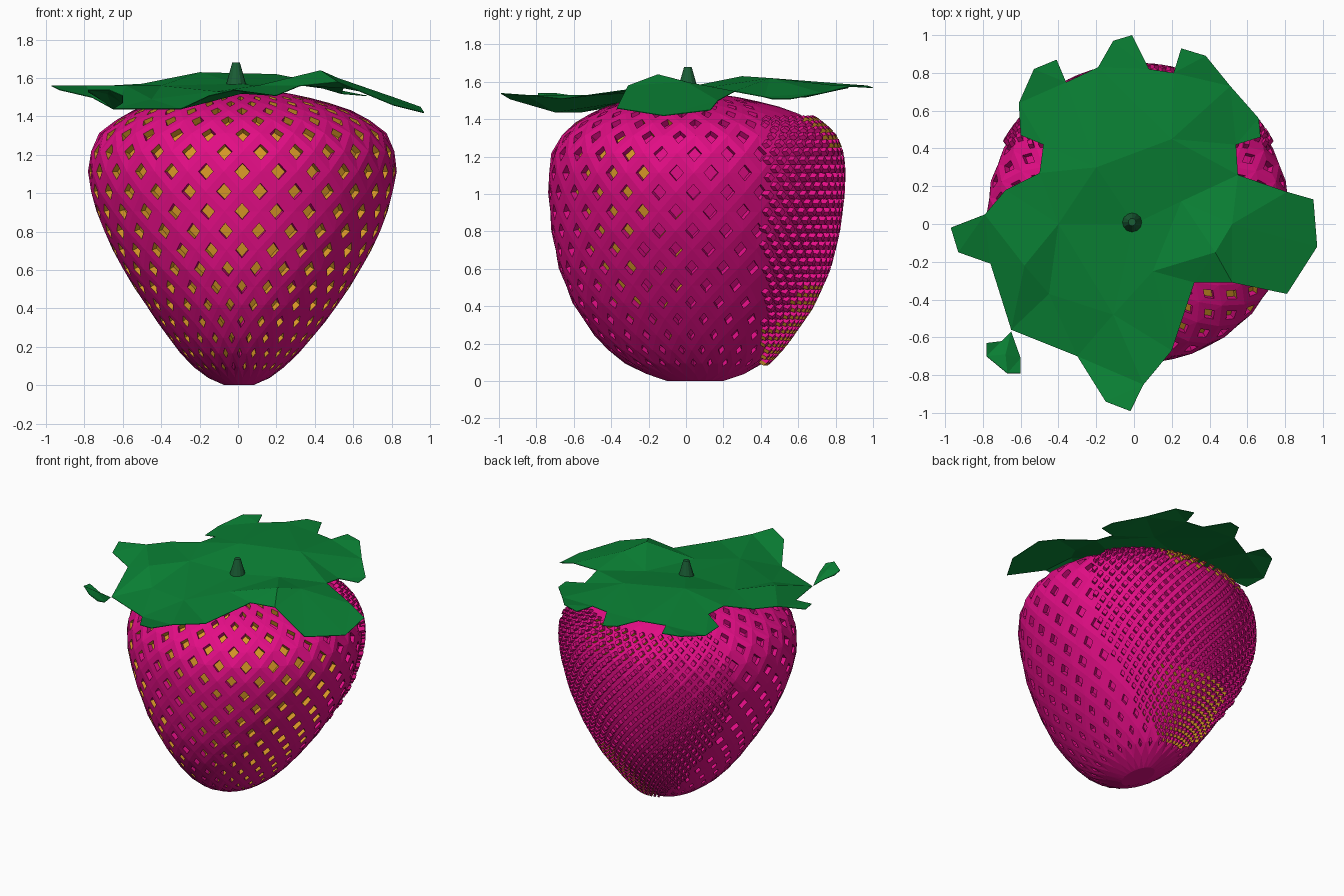
import bpy, bmesh, math
from mathutils import Vector
from mathutils.geometry import delaunay_2d_cdt

if "Cube" in bpy.data.objects:
    bpy.data.objects.remove(bpy.data.objects["Cube"])


def material(name, rgb):
    m = bpy.data.materials.new(name)
    m.diffuse_color = (*rgb, 1)
    m.use_nodes = True
    m.node_tree.nodes["Principled BSDF"].inputs["Base Color"].default_value = m.diffuse_color
    return m


PINK = material("pink", (0.76, 0.004, 0.235))
GOLD = material("gold", (0.68, 0.31, 0.02))
GREEN = material("leaf_green", (0.003, 0.22, 0.035))
DARK = material("stem_green", (0.01, 0.11, 0.035))


def finish(name, bm, mats):
    mesh = bpy.data.meshes.new(name)
    bm.to_mesh(mesh)
    bm.free()
    for m in mats:
        mesh.materials.append(m)
    ob = bpy.data.objects.new(name, mesh)
    bpy.context.collection.objects.link(ob)
    return ob


# Fruit outline: z, x min, x max, y min, y max
PROFILE = [
    (0.0, -0.07, 0.08, -0.10, 0.20), (0.04, -0.16, 0.17, -0.22, 0.32),
    (0.1, -0.24, 0.25, -0.34, 0.42), (0.2, -0.33, 0.35, -0.46, 0.51),
    (0.4, -0.47, 0.51, -0.60, 0.65), (0.6, -0.60, 0.64, -0.68, 0.74),
    (0.8, -0.70, 0.745, -0.72, 0.79), (1.0, -0.77, 0.81, -0.737, 0.815),
    (1.12, -0.782, 0.828, -0.737, 0.82), (1.22, -0.77, 0.82, -0.72, 0.81),
    (1.32, -0.72, 0.77, -0.665, 0.77), (1.41, -0.60, 0.65, -0.56, 0.66),
    (1.48, -0.42, 0.45, -0.40, 0.46), (1.53, -0.20, 0.22, -0.20, 0.22),
    (1.54, -0.05, 0.05, -0.05, 0.05)]


def step_length(a, b):
    return math.hypot(b[0] - a[0], (b[2] - b[1] + b[4] - b[3] - a[2] + a[1] - a[4] + a[3]) / 4)


LENGTHS = [step_length(a, b) for a, b in zip(PROFILE, PROFILE[1:])]


def surface(t, ang):
    d = t * sum(LENGTHS)
    k = 0
    while k < len(LENGTHS) - 1 and d > LENGTHS[k]:
        d -= LENGTHS[k]
        k += 1
    f = min(1, d / LENGTHS[k])
    z, x0, x1, y0, y1 = (a + (b - a) * f for a, b in zip(PROFILE[k], PROFILE[k + 1]))
    return Vector(((x0 + x1) / 2 + (x1 - x0) / 2 * math.cos(ang),
                   (y0 + y1) / 2 + (y1 - y0) / 2 * math.sin(ang), z))


def diamond_cells(rows, cols):
    """Staggered diamonds wrapped round the fruit, triangles at both ends."""
    def p(i, j):
        return surface(i / rows, -math.pi / 2 + (j + 0.5 * (i % 2)) * 2 * math.pi / cols)
    for i in range(rows + 1):
        for j in range(cols):
            left, right, mid = p(i, j), p(i, j + 1), j + (i % 2)
            cell = [left]
            if i > 0:
                cell.append(p(i - 1, mid))
            cell.append(right)
            if i < rows:
                cell.append(p(i + 1, mid))
            yield i, cell


def add_face(bm, pts, mat=0):
    f = bm.faces.new([bm.verts.new(q) for q in pts])
    f.material_index = mat
    return f


def shrink(cell, s):
    c = sum(cell, Vector()) / len(cell)
    return [c.lerp(q, s) for q in cell]


def cell_normal(c):
    return (c[2] - c[0]).cross(c[3] - c[1]).normalized()


# Fruit body with sunken seed pits on the front and sides
ROWS, COLS = 22, 26
bm = bmesh.new()
for i, cell in diamond_cells(ROWS, COLS):
    c = sum(cell, Vector()) / len(cell)
    if len(cell) < 4 or i < 2 or i > ROWS - 3 or c.y > 0.40:
        add_face(bm, cell)
        continue
    n = cell_normal(cell)
    rim = shrink(cell, 0.30 + 0.11 * min(1, c.z / 0.6))
    floor = [q - n * 0.035 for q in rim]
    pit = [add_face(bm, floor)]
    for k in range(4):
        m = (k + 1) % 4
        add_face(bm, [cell[k], cell[m], rim[m], rim[k]])
        pit.append(add_face(bm, [rim[k], rim[m], floor[m], floor[k]]))
    for f in pit:
        f.normal_update()
        f.material_index = 1 if f.normal.y < -0.3 and c.y < -0.05 else 0
for t in (0, 1):
    ring = [surface(t, -math.pi / 2 + j * 2 * math.pi / COLS) for j in range(COLS)]
    add_face(bm, ring if t else ring[::-1])
bmesh.ops.remove_doubles(bm, verts=bm.verts[:], dist=0.0005)
finish("fruit_body", bm, [PINK, GOLD])

# Fine bristles over the back, swept backwards, some with gold undersides
bm = bmesh.new()
for i, cell in diamond_cells(50, 60):
    c = sum(cell, Vector()) / len(cell)
    if len(cell) < 4 or c.y < 0.40 or c.z > 1.40:
        continue
    n = cell_normal(cell)
    base = [q - n * 0.015 for q in shrink(cell, 0.5)]
    tip = [q + n * 0.03 + Vector((0, 0.02, 0)) for q in base]
    add_face(bm, tip)
    for k in range(4):
        m = (k + 1) % 4
        gold = k < 2 and abs(c.x) < 0.3 and (c.z < 0.55 or c.z > 1.25)
        add_face(bm, [base[k], base[m], tip[m], tip[k]], int(gold))
finish("back_bristles", bm, [PINK, GOLD])


# Leaf sheets: outline triangulated together with a few inner fold points
def leaf(name, outline, inner):
    pts = outline + inner
    loop = [list(range(len(outline)))]
    co, _, faces, orig, _, _ = delaunay_2d_cdt(
        [Vector(q[:2]) for q in pts], [], loop, 1, 1e-5)
    bm = bmesh.new()
    vs = [bm.verts.new((c.x, c.y, pts[o[0]][2])) for c, o in zip(co, orig)]
    for f in faces:
        bm.faces.new([vs[k] for k in f])
    ob = finish(name, bm, [GREEN])
    ob.modifiers.new("thickness", "SOLIDIFY").thickness = 0.004


leaf("leaf_crown", [
    (0.95, 0.13, 1.45), (0.81, 0.17, 1.50), (0.55, 0.26, 1.55), (0.54, 0.42, 1.52),
    (0.67, 0.46, 1.51), (0.66, 0.56, 1.51), (0.51, 0.73, 1.54), (0.38, 0.89, 1.58),
    (0.25, 0.93, 1.58), (0.21, 0.80, 1.58), (0.08, 0.82, 1.58), (-0.01, 1.0, 1.57),
    (-0.11, 0.97, 1.58), (-0.19, 0.83, 1.59), (-0.36, 0.75, 1.57), (-0.41, 0.87, 1.57),
    (-0.53, 0.82, 1.56), (-0.61, 0.64, 1.52), (-0.60, 0.47, 1.52), (-0.48, 0.42, 1.56),
    (-0.50, 0.27, 1.57), (-0.68, 0.18, 1.56), (-0.79, 0.05, 1.56), (-0.97, -0.02, 1.56),
    (-0.93, -0.15, 1.54), (-0.76, -0.21, 1.50), (-0.65, -0.56, 1.44), (-0.30, -0.70, 1.44),
    (-0.15, -0.94, 1.51), (-0.02, -0.99, 1.54), (0.05, -0.85, 1.53), (0.20, -0.67, 1.51),
    (0.32, -0.31, 1.56), (0.52, -0.31, 1.58), (0.81, -0.37, 1.46), (0.97, -0.12, 1.42)],
    [(0, 0, 1.57), (0.43, -0.15, 1.64), (-0.20, 0.30, 1.63), (0.25, 0.12, 1.57),
     (0.20, 0.45, 1.62), (-0.40, 0.0, 1.56), (-0.58, -0.22, 1.56), (-0.45, -0.37, 1.49),
     (-0.11, -0.48, 1.53), (0.10, -0.25, 1.56), (0.52, 0.0, 1.60)])
leaf("leaf_scrap", [
    (-0.78, -0.63, 1.53), (-0.70, -0.62, 1.48), (-0.65, -0.57, 1.44), (-0.60, -0.71, 1.47),
    (-0.60, -0.79, 1.51), (-0.67, -0.79, 1.54), (-0.78, -0.70, 1.54)], [(-0.68, -0.69, 1.52)])

# Stem stub
bpy.ops.mesh.primitive_cone_add(vertices=12, radius1=0.06, radius2=0.02, depth=0.14,
                                location=(-0.01, 0.01, 1.61))
stem = bpy.context.object
stem.name = "stem"
stem.data.materials.append(DARK)
